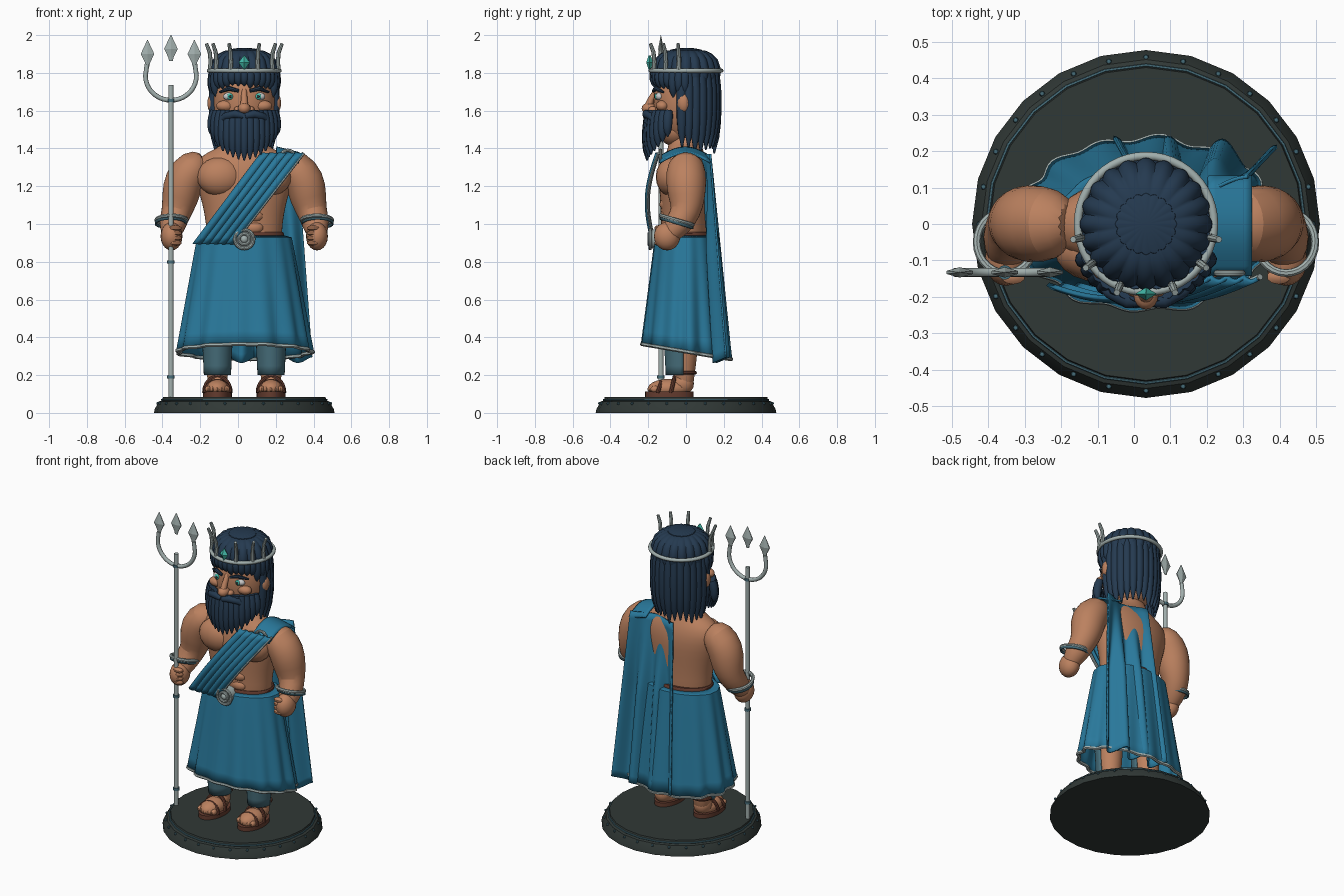
import bpy, bmesh, random
from math import sin, cos, pi, radians
from mathutils import Vector, Matrix

if "Cube" in bpy.data.objects:
    bpy.data.objects.remove(bpy.data.objects["Cube"])

random.seed(4)
X0 = 0.033  # figure axis; parts are built around x=0 and shifted at the end


def mat(name, r, g, b):
    m = bpy.data.materials.new(name)
    m.diffuse_color = (r, g, b, 1)
    m.use_nodes = True
    m.node_tree.nodes["Principled BSDF"].inputs["Base Color"].default_value = m.diffuse_color
    return m


SKIN = mat("skin", .50, .22, .115)
BLUE = mat("cloth", .022, .19, .33)
HAIR = mat("hair", .018, .042, .08)
SILVER = mat("silver", .36, .43, .42)
DARK = mat("dark_stone", .03, .04, .037)
STEEL = mat("steel_blue", .06, .15, .19)
BROWN = mat("leather", .13, .045, .028)
GEM = mat("gem", .06, .52, .42)
WHITE = mat("eye_white", .8, .8, .78)


def finish(name, bm, m, subsurf=0, solid=0, angle=40):
    bmesh.ops.recalc_face_normals(bm, faces=bm.faces)
    me = bpy.data.meshes.new(name)
    bm.to_mesh(me)
    bm.free()
    me.shade_smooth()
    me.set_sharp_from_angle(angle=radians(angle))
    me.materials.append(m)
    o = bpy.data.objects.new(name, me)
    bpy.context.collection.objects.link(o)
    if solid:
        s = o.modifiers.new("thickness", 'SOLIDIFY')
        s.thickness, s.offset = solid, 0
    if subsurf:
        s = o.modifiers.new("smooth", 'SUBSURF')
        s.levels = s.render_levels = subsurf
    return o


def loft(bm, rings, caps=True, closed=False, wrap=True):
    vs = [[bm.verts.new(p) for p in r] for r in rings]
    n = len(vs[0])
    for i in range(len(vs) if closed else len(vs) - 1):
        a, b = vs[i], vs[(i + 1) % len(vs)]
        for j in range(n if wrap else n - 1):
            k = (j + 1) % n
            bm.faces.new((a[j], a[k], b[k], b[j]))
    if caps and not closed:
        bm.faces.new(vs[0])
        bm.faces.new(vs[-1])
    return bm


def oval(rx, ry, z, y=0, n=32, f=lambda a: 1):
    return [(rx * f(a) * cos(a), y + ry * f(a) * sin(a), z) for a in (2 * pi * i / n for i in range(n))]


def tube(bm, path, rad, n=10, closed=False):
    P = [Vector(p) for p in path]
    if not isinstance(rad, (list, tuple)):
        rad = [rad] * len(P)
    N, rings, prev, side = len(P), [], None, None
    for i, p in enumerate(P):
        nxt = P[(i + 1) % N] if closed or i < N - 1 else p
        bef = P[i - 1] if closed or i > 0 else p
        t = (nxt - bef).normalized()
        side = t.orthogonal().normalized() if prev is None else prev.rotation_difference(t) @ side
        up, prev = t.cross(side), t
        rings.append([p + rad[i] * (cos(2 * pi * j / n) * side + sin(2 * pi * j / n) * up) for j in range(n)])
    return loft(bm, rings, closed=closed)


def ball(bm, loc, sc, seg=20):
    bmesh.ops.create_uvsphere(bm, u_segments=seg, v_segments=seg // 2, radius=1,
                              matrix=Matrix.Translation(loc) @ Matrix.Diagonal((*sc, 1)))
    return bm


def sheet(f, nu, nv):
    return loft(bmesh.new(), [[f(i / nu, j / nv) for j in range(nv + 1)] for i in range(nu + 1)], caps=False, wrap=False)


new = bmesh.new

# round base with rim line and rivets
finish("base", loft(new(), [oval(r, r, z, n=24) for r, z in ((.478, 0), (.474, .02), (.452, .06), (.435, .066), (.43, .085))]), DARK, angle=20)
finish("base_rim", tube(new(), oval(.436, .436, .07, n=24), .005, 6, True), STEEL)
bm = new()
for x, y, z in oval(.458, .458, .05, n=28):
    ball(bm, (x, y, z), (.008, .008, .008), 8)
finish("base_rivets", bm, STEEL)

# torso, chest muscles, belly, neck
prof = ((.85, .2, .13), (.95, .2, .128), (1.05, .21, .13), (1.15, .235, .135), (1.25, .265, .14), (1.33, .265, .125), (1.38, .2, .1), (1.42, .1, .085), (1.5, .09, .085))
finish("torso", loft(new(), [oval(rx, ry, z, -.005, 24) for z, rx, ry in prof]), SKIN, 1)
bm = new()
for s in (-1, 1):
    ball(bm, (s * .125, -.075, 1.25), (.125, .085, .105))
    for k in range(3):
        ball(bm, (s * .05, -.105, .98 + .062 * k), (.055, .035, .036), 14)
finish("chest_muscles", bm, SKIN)

# arms, hands, bracers, legs, greaves, feet, sandals on both sides
for s, side in ((-1, "left"), (1, "right")):
    arm = ((.2, 0, 1.33, .06), (.26, 0, 1.31, .105), (.325, 0, 1.23, .112), (.34, .005, 1.13, .1), (.36, .0, 1.06, .08), (.38, -.04, 1.0, .075), (.385, -.08, .95, .055), (.385, -.1, .92, .04))
    finish(side + "_arm", tube(new(), [(s * x, y, z) for x, y, z, r in arm], [a[3] for a in arm], 14), SKIN, 1)
    bm = ball(new(), (s * .385, -.1, .935), (.058, .07, .075))
    for k in range(4):
        ball(bm, (s * .365, -.145, .9 + .026 * k), (.035, .022, .016), 10)
    finish(side + "_hand", bm, SKIN)
    cuff = [(s * (.385 + .08 * cos(a)), -.05 + .085 * sin(a), 1.02 - .025 * sin(a)) for a in (2 * pi * i / 28 for i in range(28))]
    finish(side + "_bracer", tube(new(), cuff, .011, 8, True), SILVER)
    finish(side + "_bracer_band", loft(new(), [[(x * 1 + s * .004, y, z + d) for x, y, z in cuff] for d in (-.022, 0)], caps=False), STEEL, 0, .008)
    lx = s * .142
    leg = ((.12, .05), (.2, .055), (.3, .072), (.42, .075), (.55, .085), (.75, .095), (.9, .09))
    finish(side + "_leg", tube(new(), [(lx, -.01, z) for z, r in leg], [l[1] for l in leg], 16), SKIN, 1)
    finish(side + "_greave", sheet(lambda u, v: (lx + (.066 + .014 * u) * sin((v - .5) * pi * 1.1), -.025 - (.068 + .014 * u) * cos((v - .5) * pi * 1.1) * (1 + .12 * (1 - abs(2 * v - 1))), .2 + .3 * u), 6, 16), STEEL, 0, .012)
    finish(side + "_sole", loft(new(), [[(x + lx, y, z) for x, y, z in oval(.076, .128, z, -.088)] for z in (.083, .112)]), BROWN)
    bm = ball(new(), (lx, -.09, .13), (.066, .112, .05))
    ball(bm, (lx, -.02, .155), (.055, .062, .06))
    for k in range(5):
        ball(bm, (lx + (k - 2) * .025, -.18 + .008 * abs(k - 2), .126), (.016, .025, .018), 10)
    finish(side + "_foot", bm, SKIN)
    bm = tube(new(), [(lx + x, y, z) for x, y, z in oval(.06, .06, .212, -.012, 20)], .01, 8, True)
    for y0, h, w in ((-.15, .06, .066), (-.08, .085, .07)):
        tube(bm, [(lx + w * cos(a), y0 + .02 * sin(a), .107 + h * sin(a)) for a in (pi * i / 12 for i in range(13))], .011, 8)
    finish(side + "_sandal_straps", bm, BROWN)

# pleated skirt with tilted silver hem
NS = 144


def skirt_ring(t):
    rx, ry = .245 + .105 * t, .16 + .07 * t
    f = lambda a: 1 + (.012 + .035 * t) * (sin(14 * a) * .7 + sin(9 * a + 1) * .3)
    return [(x, y, .925 + t * (.325 - y * .17 - .925)) for x, y, z in oval(rx, ry, 0, 0, NS, f)]


finish("skirt", loft(new(), [oval(.205, .135, .935, 0, NS)] + [skirt_ring(i / 8) for i in range(9)], caps=False), BLUE, 0, .012)
finish("skirt_hem", tube(new(), skirt_ring(1.0), .011, 6, True), SILVER)
finish("belt", loft(new(), [oval(.21 * k, .142 * k, z) for z, k in ((.89, .97), (.9, 1), (.95, 1), (.957, .97))]), BROWN)

# round buckle
bm = new()
for r, y in ((.05, -.19), (.028, -.196)):
    tube(bm, [(x, y, .92 + z) for x, z, _ in oval(r, r, 0, n=28)], .009, 8, True)
tube(bm, [(0, -.13, .92), (0, -.188, .92)], .05, 28)
finish("buckle", bm, SILVER)
finish("buckle_stud", ball(new(), (0, -.185, .92), (.022, .02, .022)), SILVER)


# pleated diagonal sash with silver edge, shoulder ring
def sash(u, v):
    x = -.27 + .36 * u + (.212 + .012 * u) * v
    y = -.165 - .045 * sin(pi * u) - .012 * abs(sin(5 * pi * v)) + .02 * u
    return (x, y, .895 + .48 * u)


finish("sash", sheet(sash, 14, 50), BLUE, 0, .012)
finish("sash_edge", tube(new(), [sash(i / 14, 1) for i in range(15)], .009, 8), SILVER)
finish("shoulder_ring", tube(new(), [(.23 + x, -.135, 1.36 + z) for x, z, _ in oval(.035, .03, 0, n=20)], .009, 8, True), SILVER)
finish("shoulder_strap", sheet(lambda u, v: (.17 + .12 * v, -.14 + .27 * u, 1.355 + .05 * sin(pi * u) - .03 * v), 10, 6), BLUE, 0, .012)


# cape hanging from one shoulder down the back
def cape(u, v):
    x = -.03 + .31 * v + u * (-.06 + .14 * v)
    fold = cos(6 * pi * v) if u > .45 else cos(2 * pi * v) * (1 - u / .45) + cos(6 * pi * v) * u / .45
    y = .105 + .095 * u + (.024 + .014 * u) * fold - .05 * u * max(0, v - .5)
    return (x, y, 1.37 - 1.09 * u + .015 * fold * u)


finish("cape", sheet(cape, 24, 60), BLUE, 0, .01)

# head, nose, ears
bm = ball(new(), (0, -.005, 1.65), (.168, .168, .235), 28)
ball(bm, (0, -.06, 1.5), (.11, .085, .09))
ball(bm, (0, -.195, 1.612), (.034, .04, .03), 16)
tube(bm, [(0, -.155, 1.71), (0, -.185, 1.66), (0, -.2, 1.62)], [.014, .018, .022], 10)
for s in (-1, 1):
    ball(bm, (s * .035, -.175, 1.605), (.02, .025, .018), 12)
    ball(bm, (s * .172, -.012, 1.64), (.024, .034, .05), 14)
    ball(bm, (s * .1, -.125, 1.625), (.05, .035, .03), 14)
finish("head", bm, SKIN)

# eyes, irises, brows
for name, m, x, y, z, sc in (("eyes", WHITE, .077, -.14, 1.675, (.036, .022, .022)), ("irises", GEM, .075, -.157, 1.675, (.016, .009, .017)), ("pupils", DARK, .075, -.164, 1.675, (.008, .005, .008))):
    bm = new()
    for s in (-1, 1):
        ball(bm, (s * x, y, z), sc, 14)
    finish(name, bm, m)
bm = new()
for s in (-1, 1):
    tube(bm, [(s * .03, -.172, 1.705), (s * .08, -.16, 1.718), (s * .13, -.12, 1.698)], [.009, .013, .006], 8)
finish("brows", bm, HAIR)

# fluted hair cap and crown tuft
flute = lambda a: .93 + .07 * abs(cos(10 * a))
cap = ((.172, 1.74), (.183, 1.79), (.182, 1.83), (.168, 1.87), (.14, 1.9), (.105, 1.917), (.07, 1.92))
finish("hair_cap", loft(new(), [oval(r, r, z, 0, 160, flute) for r, z in cap]), HAIR)
finish("hair_top", loft(new(), [oval(r, r, z, 0, 160, flute) for r, z in ((.088, 1.905), (.084, 1.922), (.05, 1.93), (.01, 1.932))]), HAIR)


def lock(bm, deg, r, top, bot, w, y0=0, flare=0):
    a = radians(deg)
    path = []
    for i in range(6):
        t = i / 5
        q = r + flare * t + .008 * sin(pi * t)
        path.append((q * sin(a), y0 - q * cos(a), top + (bot - top) * t))
    tube(bm, path, [w * .8, w, w, w * .95, w * .75, w * .15], 10)


# fringe in front, long locks round the back
bm = new()
for i in range(17):
    d = -88 + 11 * i
    lock(bm, d, .163, 1.82, 1.725 - .05 * (abs(d) > 60) + random.uniform(-.012, .012), .024)
finish("hair_fringe", bm, HAIR)
bm = new()
for i in range(16):
    lock(bm, 82 + 196 * i / 15, .155, 1.8, 1.385 + random.uniform(-.015, .03), .029, 0, -.005)
finish("hair_back", bm, HAIR)

# beard strands and moustache
bm = new()
for i in range(15):
    d = -66 + 132 * i / 14
    lock(bm, d, .172, 1.6, 1.335 + .00002 * d * d + .0012 * abs(d) * .5, .026, -.022, .012)
finish("beard", bm, HAIR)
bm = new()
for s in (-1, 1):
    tube(bm, [(s * .005, -.213, 1.572), (s * .05, -.21, 1.582), (s * .1, -.185, 1.57), (s * .14, -.155, 1.53)], [.016, .022, .02, .006], 10)
finish("moustache", bm, HAIR)

# crown band, flared prongs and gem
bm = tube(new(), oval(.187, .187, 1.812, 0, 48), .0115, 10, True)
for d in (23, 54, 78):
    for s in (-1, 1):
        a = radians(d)
        tube(bm, [(s * r * sin(a), -r * cos(a), z) for r, z in ((.186, 1.81), (.182, 1.86), (.187, 1.91), (.205, 1.955))], [.012, .011, .011, .009], 8)
finish("crown", bm, SILVER)
finish("crown_gem", loft(new(), [[(w * x, -.192 + .018 * k * y, 1.855 + z) for x, y in ((1, 0), (0, 1), (-1, 0), (0, -1))] for w, k, z in ((.002, .3, -.038), (.03, 1, 0), (.002, .3, .038))]), GEM, angle=10)

# trident: shaft, fork, blades, bands
TX, TY = -.388, -.133
bm = tube(new(), [(TX, TY, .085), (TX, TY, 1.735)], .0135, 12)
fork = [(TX - .135, TY, 1.845)] + [(TX - .135 * cos(a), TY, 1.785 - .13 * sin(a)) for a in (pi * i / 20 for i in range(21))] + [(TX + .135, TY, 1.845)]
fork[0], fork[-1] = (TX - .127, TY, 1.845), (TX + .127, TY, 1.845)
tube(bm, fork, .0125, 10)
finish("trident_shaft", bm, SILVER)
bm = new()
for dx, z0 in ((-.124, 1.835), (0, 1.862), (.124, 1.835)):
    loft(bm, [[(TX + dx + w * x, TY + .4 * w * y, z0 + z) for x, y in ((1, .3), (0, 1), (-1, .3), (-1, -.3), (0, -1), (1, -.3))] for z, w in ((0, .01), (.02, .014), (.065, .036), (.138, .002))])
finish("trident_blades", bm, SILVER, angle=15)
bm = new()
for z in (.19, .8, .965, 1.655):
    tube(bm, [(TX, TY, z - .008), (TX, TY, z + .008)], .02, 14)
finish("trident_bands", bm, STEEL)

for o in bpy.context.collection.objects:
    o.location.x += X0
